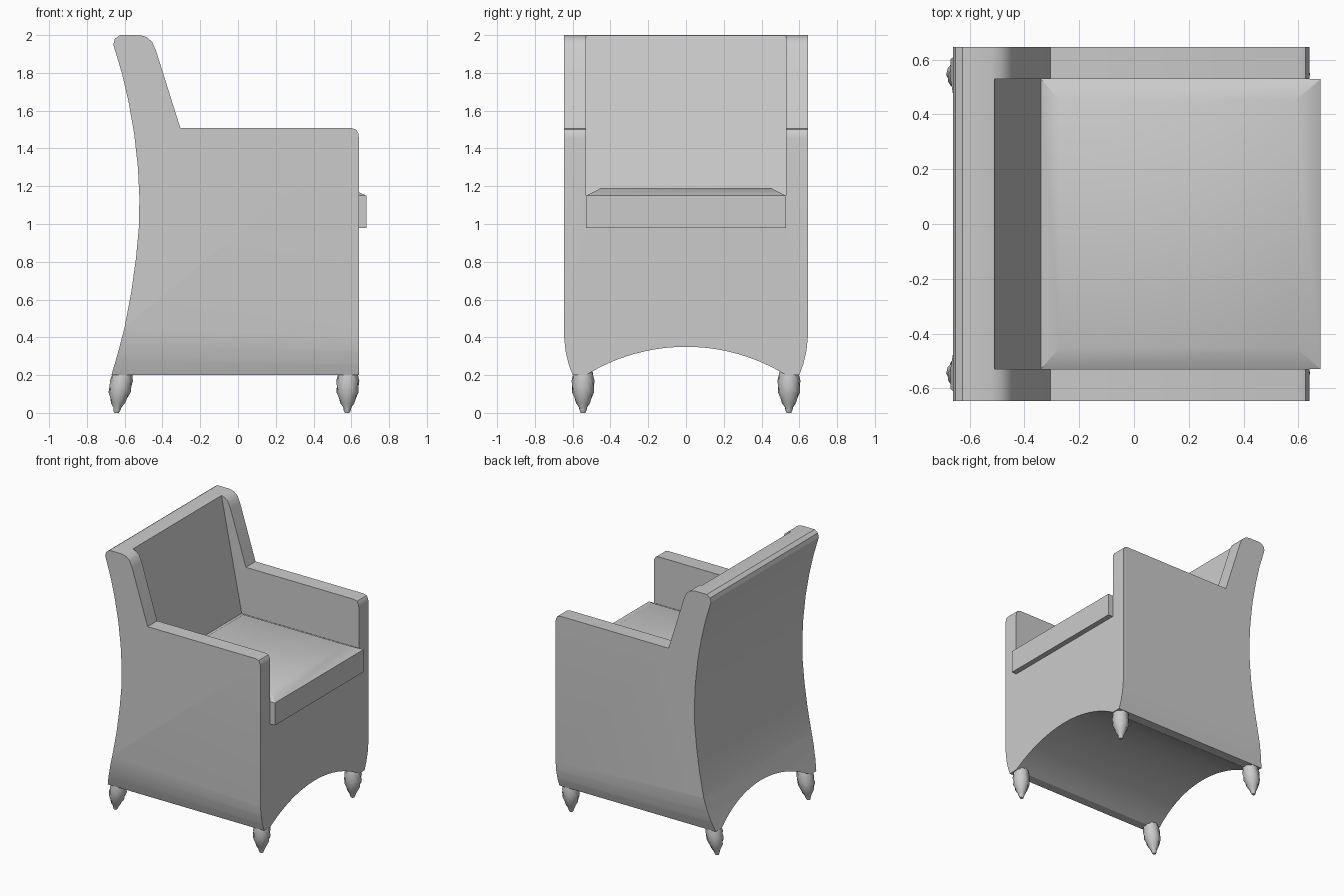
import bpy, bmesh, math

cube = bpy.data.objects.get("Cube")
if cube:
    bpy.data.objects.remove(cube)

grey = bpy.data.materials.new("upholstery_grey")
grey.use_nodes = True
GREY = (0.6, 0.6, 0.6, 1)
grey.diffuse_color = GREY
grey.node_tree.nodes["Principled BSDF"].inputs["Base Color"].default_value = GREY


def make_object(name, bm):
    bmesh.ops.recalc_face_normals(bm, faces=bm.faces)
    mesh = bpy.data.meshes.new(name)
    bm.to_mesh(mesh)
    bm.free()
    mesh.materials.append(grey)
    obj = bpy.data.objects.new(name, mesh)
    bpy.context.collection.objects.link(obj)
    return obj


def loft(name, rings):
    """Skin a list of equal closed rings and cap both ends."""
    bm = bmesh.new()
    loops = [[bm.verts.new(p) for p in ring] for ring in rings]
    n = len(loops[0])
    for a, b in zip(loops, loops[1:]):
        for i in range(n):
            j = (i + 1) % n
            bm.faces.new((a[i], a[j], b[j], b[i]))
    bm.faces.new(loops[0])
    bm.faces.new(loops[-1])
    return make_object(name, bm)


def side_prism(name, profile, half):
    return loft(name, [[(x, y, z) for x, z in profile] for y in (-half, half)])


def smooth(obj, degrees):
    bpy.ops.object.select_all(action='DESELECT')
    obj.select_set(True)
    bpy.context.view_layer.objects.active = obj
    bpy.ops.object.shade_smooth_by_angle(angle=math.radians(degrees))


def apply_boolean(obj, cutter, operation):
    mod = obj.modifiers.new("cut", 'BOOLEAN')
    mod.object, mod.operation, mod.solver = cutter, operation, 'EXACT'
    deps = bpy.context.evaluated_depsgraph_get()
    obj.data = bpy.data.meshes.new_from_object(obj.evaluated_get(deps))
    obj.modifiers.clear()
    bpy.data.objects.remove(cutter)


# Shell: side outline with curved back, raised backrest and level arms
outline = [(-0.7, 0.1), (-0.67, 0.2), (-0.635, 0.32), (-0.6, 0.455),
           (-0.565, 0.64), (-0.54, 0.82), (-0.525, 0.98), (-0.522, 1.14),
           (-0.53, 1.3), (-0.55, 1.48), (-0.58, 1.65), (-0.615, 1.8),
           (-0.66, 1.95), (-0.652, 1.98), (-0.625, 2.0), (-0.52, 2.0),
           (-0.485, 1.99), (-0.455, 1.965), (-0.435, 1.92), (-0.305, 1.508),
           (0.6, 1.508), (0.625, 1.5), (0.637, 1.48), (0.64, 1.455), (0.64, 0.1)]
body = side_prism("chair_body", outline, 0.8)

# End outline: sides tucked in at the foot, arch underneath
flare = [(0.6, 0.2), (0.622, 0.26), (0.638, 0.33), (0.645, 0.4), (0.645, 2.2)]
radius, span = 1.01, math.asin(0.53 / 1.01)
arch = [(radius * math.sin(a), 0.35 - radius + radius * math.cos(a))
        for a in [span * (1 - i / 12) for i in range(25)]]
end = arch + [(-y, z) for y, z in flare] + flare[::-1]


def end_ring(x):
    rise = 1.14 - 0.22 * x      # the tuck starts higher towards the back
    return [(x, y, 0.2 + (z - 0.2) * rise if abs(y) > 0.59 else z) for y, z in end]


apply_boolean(body, loft("end_cutter", [end_ring(-0.8), end_ring(0.8)]), 'INTERSECT')

# Seat well between the arms, with the sloping inner backrest
well = [(-0.53, 2.1), (-0.306, 0.98), (0.8, 0.98), (0.8, 2.1)]
apply_boolean(body, side_prism("well_cutter", well, 0.53), 'DIFFERENCE')
smooth(body, 30)


# Seat cushion with a sloping rim around a flat top
def rectangle(x0, x1, half, z):
    return [(x0, -half, z), (x1, -half, z), (x1, half, z), (x0, half, z)]


cushion = loft("seat_cushion", [rectangle(-0.34, 0.68, 0.529, 0.98),
                                rectangle(-0.34, 0.68, 0.529, 1.15),
                                rectangle(-0.27, 0.59, 0.45, 1.19)])
smooth(cushion, 30)

# Carved feet: lathed buds with staggered leaf ridges
FOOT = [(0.23, 0.046), (0.2, 0.054), (0.17, 0.057), (0.14, 0.058), (0.11, 0.055),
        (0.08, 0.046), (0.05, 0.034), (0.03, 0.022), (0.015, 0.018), (0.0, 0.012)]


def foot(name, x, y, lean):
    rings = []
    for k, (z, r) in enumerate(FOOT):
        cx = x + lean * (0.2 - z)
        ring = []
        for i in range(16):
            a = math.tau * i / 16
            rr = r * (1 + 0.07 * math.cos(8 * a + math.pi * k))
            ring.append((cx + rr * math.cos(a), y + rr * math.sin(a), z))
        rings.append(ring)
    smooth(loft(name, rings), 25)


for side, y in (("left", 0.545), ("right", -0.545)):
    foot("back_foot_" + side, -0.613, y, -0.15)
    foot("front_foot_" + side, 0.582, y, -0.02)
